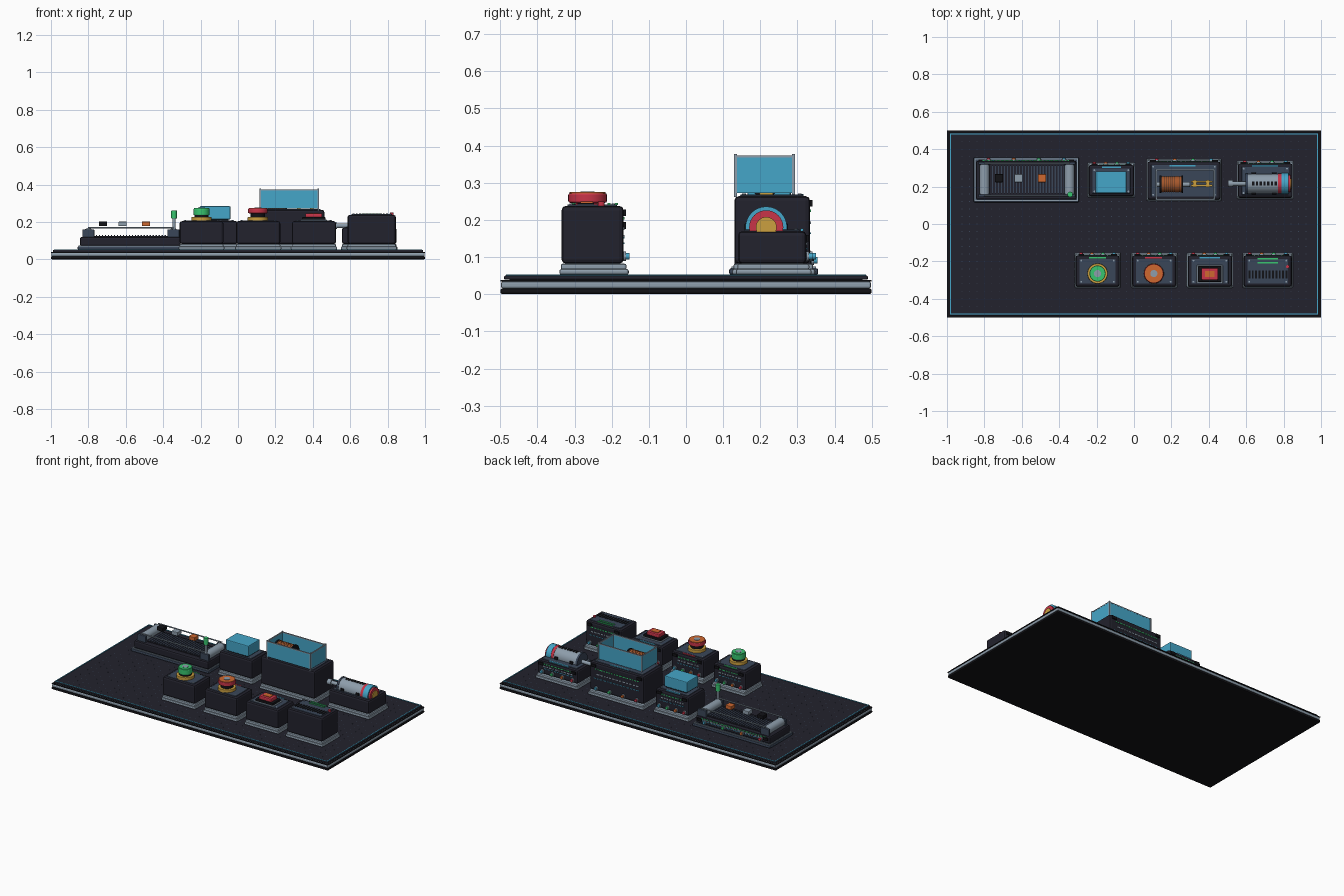
import bpy, bmesh, math, random
from mathutils import Matrix, Vector

if "Cube" in bpy.data.objects:
    bpy.data.objects.remove(bpy.data.objects["Cube"])

random.seed(4)
COLOURS = {
    "charcoal": (0.016, 0.016, 0.026), "black": (0.006, 0.006, 0.008),
    "slate": (0.042, 0.061, 0.098), "grey": (0.27, 0.34, 0.41),
    "cyan": (0.06, 0.38, 0.58), "red": (0.58, 0.035, 0.065),
    "orange": (0.62, 0.14, 0.03), "green": (0.04, 0.56, 0.16),
    "yellow": (0.60, 0.35, 0.05), "copper": (0.20, 0.06, 0.02),
}
MATS = {}
for cname, c in COLOURS.items():
    MATS[cname] = bpy.data.materials.new(cname)
    MATS[cname].diffuse_color = (*c, 1)


def finish(name, bm, colour, bevel=0.0, segments=2):
    me = bpy.data.meshes.new(name)
    bm.to_mesh(me)
    bm.free()
    me.materials.append(MATS[colour])
    ob = bpy.data.objects.new(name, me)
    bpy.context.collection.objects.link(ob)
    if bevel:
        m = ob.modifiers.new("bevel", "BEVEL")
        m.width, m.segments = bevel, segments
    return ob


def boxes(name, colour, items, bevel=0.0):
    """One object from many (x0, x1, y0, y1, z0, z1) blocks."""
    bm = bmesh.new()
    for x0, x1, y0, y1, z0, z1 in items:
        mat = Matrix.Translation(((x0 + x1) / 2, (y0 + y1) / 2, (z0 + z1) / 2))
        bmesh.ops.create_cube(bm, size=1, matrix=mat @ Matrix.Diagonal((x1 - x0, y1 - y0, z1 - z0, 1)))
    return finish(name, bm, colour, bevel)


def box(name, colour, x0, x1, y0, y1, z0, z1, bevel=0.0):
    return boxes(name, colour, [(x0, x1, y0, y1, z0, z1)], bevel)


def rods(name, colour, items, axis="Z", bevel=0.0, sides=32):
    """One object from many (centre, radius, length) cylinders along an axis."""
    rot = {"Z": Matrix(), "X": Matrix.Rotation(math.pi / 2, 4, "Y"),
           "Y": Matrix.Rotation(math.pi / 2, 4, "X")}[axis]
    bm = bmesh.new()
    for c, r, length in items:
        bmesh.ops.create_cone(bm, cap_ends=True, segments=sides, radius1=r, radius2=r,
                              depth=length, matrix=Matrix.Translation(Vector(c)) @ rot)
    for f in bm.faces:
        f.smooth = len(f.verts) == 4
    for e in bm.edges:
        e.smooth = all(len(f.verts) == 4 for f in e.link_faces)
    ob = finish(name, bm, colour, 0)
    if bevel:
        m = ob.modifiers.new("bevel", "BEVEL")
        m.width, m.segments, m.angle_limit = bevel, 2, math.radians(40)
    return ob


def frame(name, colour, x0, x1, y0, y1, z0, z1, t):
    """Four thin walls around a rectangle."""
    return boxes(name, colour, [(x0, x1, y0, y0 + t, z0, z1), (x0, x1, y1 - t, y1, z0, z1),
                                (x0, x0 + t, y0 + t, y1 - t, z0, z1), (x1 - t, x1, y0 + t, y1 - t, z0, z1)])


# Layered base board with trim and a fine dot grid
box("base_bottom", "black", -1, 1, -.5, .5, 0, .016, .006)
box("base_middle", "grey", -.998, .998, -.498, .498, .015, .035, .006)
box("base_core", "black", -.975, .975, -.475, .475, .03, .042)
box("deck", "charcoal", -.99, .99, -.49, .49, .039, .05, .004)
frame("deck_trim", "cyan", -.984, .984, -.484, .484, .047, .053, .005)
frame("deck_edge", "black", -.999, .999, -.499, .499, .034, .038, .012)
boxes("deck_dots", "slate", [(x * .04 - .002, x * .04 + .002, y * .04 - .002, y * .04 + .002, .049, .0505)
                             for x in range(-23, 24) for y in range(-11, 12)])


def back_panel(name, x0, x1, y, z0, z1):
    """Rows of marks, a socket and round terminals on the rear face."""
    h = z1 - z0
    for colour, f, size in (("green", .78, .006), ("grey", .6, .007), ("cyan", .44, .004)):
        marks, x = [], x0 + .035
        while x < x1 - .045:
            w = random.uniform(.008, .02)
            marks.append((x, x + w, y - .002, y + .003, z0 + h * f - size / 2, z0 + h * f + size / 2))
            x += w + .008
        boxes(name + "_" + colour + "_marks", colour, marks)
    n = 4
    xs = [x0 + (x1 - x0) * (i + .5) / n for i in range(n)]
    rods(name + "_terminal_bases", "grey", [((x, y + .003, z0 + .017), .013, .008) for x in xs], "Y", sides=16)
    for x, colour in zip(xs, ("red", "orange", "green", "cyan")):
        rods(name + "_" + colour + "_terminal", colour, [((x, y + .009, z0 + .017), .009, .014)], "Y", sides=16)
    boxes(name + "_sockets", "black", [(x - .016, x + .016, y - .004, y + .007, z1 - .028, z1 - .01)
                                       for x in (x0 + .03, x1 - .03)])


def module(name, x0, x1, y0, y1, top):
    """Grey foot, rounded dark housing, slate top panel and screws."""
    box(name + "_foot", "grey", x0, x1, y0, y1, .052, .068, .006)
    box(name + "_skirt", "grey", x0 + .006, x1 - .006, y0 + .004, y1 - .006, .066, .082, .005)
    box(name + "_housing", "charcoal", x0 + .006, x1 - .006, y0 + .006, y1 - .014, .082, top, .012)
    box(name + "_panel", "slate", x0 + .026, x1 - .026, y0 + .022, y1 - .032, top - .004, top + .004, .002)
    rods(name + "_screws", "grey", [((x, y, top + .004), .005, .005) for x in (x0 + .036, x1 - .036)
                                    for y in (y0 + .032, y1 - .042)], sides=12)
    back_panel(name, x0 + .006, x1 - .006, y1 - .014, .085, top)


def strip(name, colour, x0, x1, y, z):
    box(name, colour, x0, x1, y - .004, y + .004, z, z + .007)


def push_button(name, x, y, z, r, cap, top, z_cap):
    rods(name + "_collar", "yellow", [((x, y, z + .011), .054, .022)], bevel=.003)
    rods(name + "_neck", "black", [((x, y, z + .02), .038, .04)])
    rods(name + "_cap", cap, [((x, y, (z_cap + .272) / 2), r, .272 - z_cap)], bevel=.005)
    rods(name + "_cap_top", top, [((x, y, .272), r - .004, .006)])
    rods(name + "_cap_centre", "grey", [((x, y, .2745), .019, .005)])


# Front row: two push buttons, a rocker switch and a sound unit
FY0, FY1 = -.341, -.154
module("start_button", -.318, -.072, FY0, FY1, .204)
push_button("start_button", -.195, -.265, .204, .043, "green", "green", .236)
strip("start_button_strip", "green", -.24, -.15, -.18, .2)
module("stop_button", -.016, .232, FY0, FY1, .204)
push_button("stop_button", .106, -.265, .204, .052, "red", "orange", .246)
strip("stop_button_strip", "red", .06, .15, -.18, .2)

module("rocker", .282, .53, FY0, FY1, .204)
box("rocker_plate", "grey", .335, .475, -.315, -.22, .206, .212, .002)
box("rocker_bezel", "black", .342, .468, -.31, -.225, .207, .226, .005)
box("rocker_key", "red", .36, .45, -.3, -.235, .22, .246, .006)
box("rocker_key_mark", "orange", .38, .43, -.284, -.25, .244, .249)
strip("rocker_strip", "cyan", .35, .46, -.18, .2)

module("sounder", .58, .85, FY0, FY1, .238)
boxes("sounder_slots", "black", [(.612 + i * .018, .622 + i * .018, -.292, -.248, .24, .245) for i in range(12)])
boxes("sounder_bars", "green", [(.66, .77, y - .004, y + .004, .24, .246) for y in (-.187, -.207)])
rods("sounder_lamp", "red", [((.822, -.228, .244), .009, .012)], sides=16)

# Rear row: cube relay with a blue cover
module("relay", -.248, .006, .142, .33, .204)
box("relay_socket", "black", -.195, -.05, .172, .275, .204, .216)
box("relay_cover", "cyan", -.205, -.04, .165, .282, .214, .284, .005)
strip("relay_strip", "cyan", -.17, -.07, .304, .202)

# Rear row: coil in an open blue tray
module("coil", .066, .468, .124, .348, .264)
frame("coil_tray", "cyan", .115, .433, .13, .292, .272, .37, .006)
frame("coil_tray_rim", "grey", .114, .434, .129, .293, .368, .374, .008)
boxes("coil_tray_corners", "grey", [(x - .004, x + .004, y - .004, y + .004, .262, .378)
                                    for x in (.118, .43) for y in (.133, .289)])
rods("coil_winding", "copper", [((.2, .212, .308), .042, .11)], "X")
rods("coil_wire_turns", "orange", [((.15 + i * .01, .212, .308), .0435, .003) for i in range(11)], "X")
rods("coil_flanges", "black", [((x, .212, .308), .046, .01) for x in (.142, .258)], "X")
rods("coil_core", "grey", [((.21, .212, .308), .013, .18)], "X", sides=16)
boxes("coil_contacts", "yellow", [(.305, .42, y - .005, y + .005, .288, .294) for y in (.205, .226)]
      + [(x - .009, x + .009, .198, .234, .266, .298) for x in (.325, .395)])
strip("coil_strip", "cyan", .19, .33, .312, .263)

# Rear row: motor lying along x
module("motor", .55, .854, .134, .338, .17)
AY, AZ = .216, .18
for part, colour, a, b, r in (("shell", "grey", .605, .775, .052), ("collar", "slate", .597, .61, .055),
                              ("red_band", "red", .77, .79, .054), ("blue_cap", "cyan", .788, .825, .056),
                              ("red_cap", "red", .82, .836, .046), ("yellow_cap", "yellow", .83, .841, .028),
                              ("shaft", "grey", .51, .61, .012), ("coupling", "grey", .502, .53, .018)):
    rods("motor_" + part, colour, [(((a + b) / 2, AY, AZ), r, b - a)], "X")
boxes("motor_vents", "black", [(.632 + i * .02, .644 + i * .02, AY - .01, AY + .01, AZ + .046, AZ + .055) for i in range(7)])
boxes("motor_cradle", "black", [(x - .012, x + .012, .157, .275, .17, .19) for x in (.64, .75)], .003)
strip("motor_strip", "cyan", .63, .77, .312, .17)

# Rear row: conveyor with rollers, ribbed belt and floating cubes
box("conveyor_foot", "slate", -.858, -.294, .116, .356, .052, .07, .006)
frame("conveyor_foot_edge", "grey", -.853, -.299, .122, .35, .066, .074, .006)
box("conveyor_housing", "charcoal", -.845, -.307, .13, .338, .07, .12, .01)
box("conveyor_belt", "charcoal", -.775, -.37, .162, .314, .118, .126)
boxes("conveyor_ribs", "slate", [(-.76 + i * .016, -.753 + i * .016, .164, .312, .124, .129) for i in range(25)])
for x in (-.8, -.345):
    rods("conveyor_roller", "grey", [((x, .238, .14), .027, .16)], "Y", bevel=.003)
    boxes("conveyor_bracket", "slate", [(x - .032, x + .032, y - .008, y + .008, .112, .16) for y in (.152, .324)], .004)
rods("conveyor_guide_rails", "grey", [((-.572, y, .168), .004, .46) for y in (.152, .324)], "X", sides=12)
for x, colour in ((-.722, "black"), (-.617, "grey"), (-.492, "orange")):
    box(colour + "_cube", colour, x - .022, x + .022, .223, .267, .177, .202, .004)
rods("signal_post", "grey", [((-.342, .158, .19), .008, .08)], sides=16)
rods("signal_lamp", "green", [((-.342, .158, .24), .015, .045)], sides=20, bevel=.003)
back_panel("conveyor", -.845, -.307, .338, .074, .118)

for m in bpy.data.materials:
    if m.users and not m.is_grease_pencil:
        m.use_nodes = True
        m.node_tree.nodes["Principled BSDF"].inputs["Base Color"].default_value = m.diffuse_color
